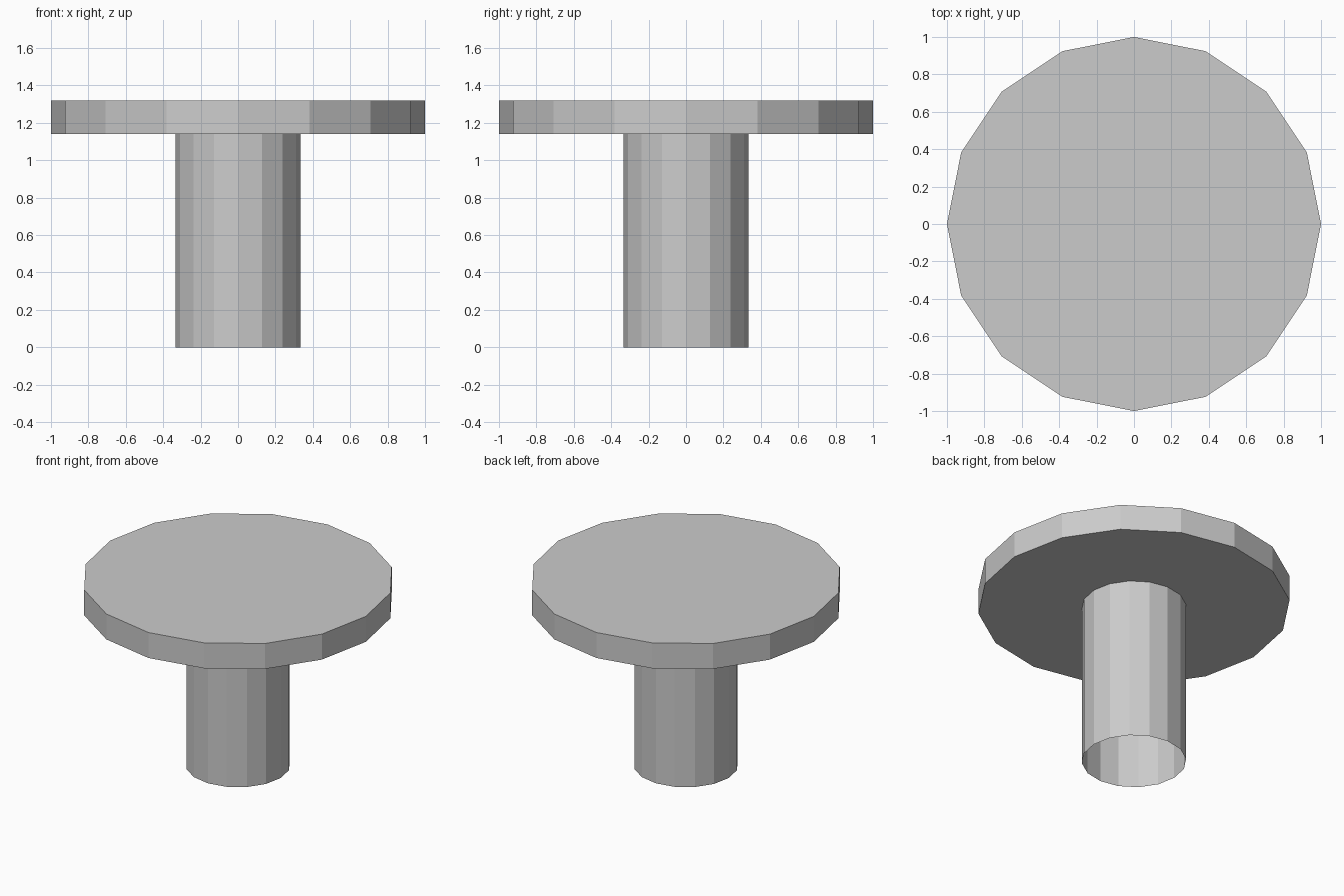
import bpy, bmesh
from math import cos, sin, tau

if "Cube" in bpy.data.objects:
    bpy.data.objects.remove(bpy.data.objects["Cube"])

SIDES = 16
# Outline (radius, height): open-bottomed hollow stem flaring into a flat disc
PROFILE = [(0.335, 0.0), (0.335, 1.14), (1.0, 1.14), (1.0, 1.32)]

bm = bmesh.new()
rings = [[bm.verts.new((r * cos(tau * i / SIDES), r * sin(tau * i / SIDES), z))
          for i in range(SIDES)] for r, z in PROFILE]

# Stem wall, disc underside and disc rim
for low, high in zip(rings, rings[1:]):
    for i in range(SIDES):
        j = (i + 1) % SIDES
        bm.faces.new((low[i], low[j], high[j], high[i]))

# Disc top
bm.faces.new(rings[-1])

mesh = bpy.data.meshes.new("disc_on_stem")
bm.to_mesh(mesh)
bm.free()
bpy.context.collection.objects.link(bpy.data.objects.new("disc_on_stem", mesh))
